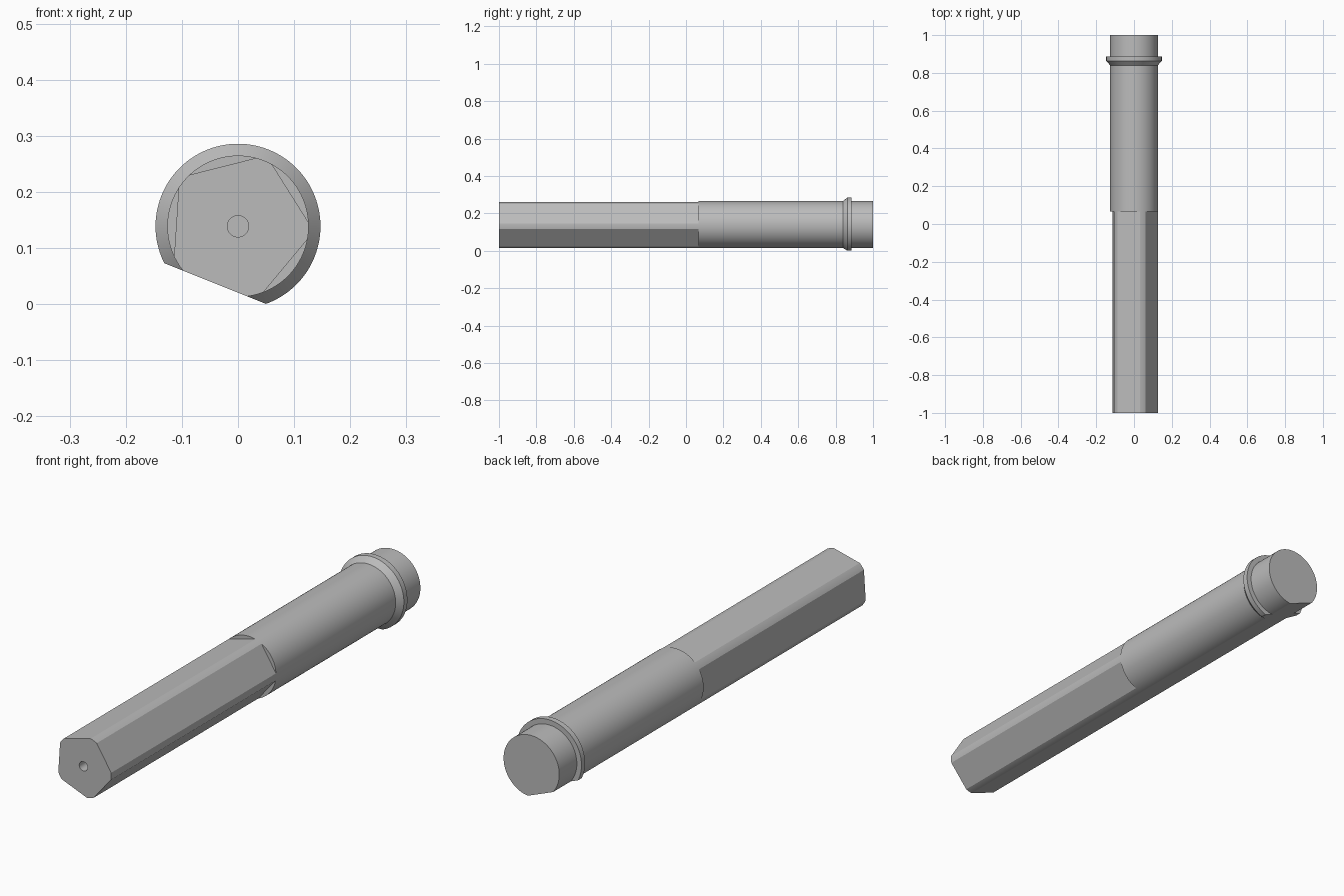
import bpy
import bmesh
from math import cos, sin, pi, radians
from mathutils import Vector

if "Cube" in bpy.data.objects:
    bpy.data.objects.remove(bpy.data.objects["Cube"], do_unlink=True)

SEGMENTS = 128
AXIS_Z = 0.139        # height of the shaft axis
RADIUS = 0.126        # shaft radius
FLANGE = 0.147        # collar radius
APOTHEM = 0.11        # axis to each flat
FLAT_ANGLE = 248.2    # direction of the long flat, degrees
STEP_Y = 0.066        # where the five flats end

steel = bpy.data.materials.new("grey steel")
steel.use_nodes = True
colour = (0.5, 0.5, 0.5, 1)
steel.diffuse_color = colour
steel.node_tree.nodes["Principled BSDF"].inputs["Base Color"].default_value = colour


def turned_part(name, profile, flats):
    """Turn a (radius, y) profile about the long axis, then mill flats."""
    bm = bmesh.new()
    rings = []
    for r, y in profile:
        angles = [2 * pi * (i + 0.5) / SEGMENTS for i in range(SEGMENTS)]
        rings.append([bm.verts.new((r * cos(a), y, AXIS_Z + r * sin(a))) for a in angles])
    for a, b in zip(rings, rings[1:]):
        for i in range(SEGMENTS):
            j = (i + 1) % SEGMENTS
            bm.faces.new((a[i], a[j], b[j], b[i]))
    bm.faces.new(rings[0])
    bm.faces.new(rings[-1])

    for angle in flats:
        normal = Vector((cos(radians(angle)), 0, sin(radians(angle))))
        bmesh.ops.bisect_plane(
            bm, geom=bm.verts[:] + bm.edges[:] + bm.faces[:], dist=1e-6,
            plane_co=Vector((0, 0, AXIS_Z)) + normal * APOTHEM,
            plane_no=normal, clear_outer=True)
        bmesh.ops.holes_fill(bm, edges=[e for e in bm.edges if e.is_boundary], sides=0)

    bmesh.ops.recalc_face_normals(bm, faces=bm.faces[:])
    mesh = bpy.data.meshes.new(name)
    bm.to_mesh(mesh)
    bm.free()
    mesh.materials.append(steel)
    obj = bpy.data.objects.new(name, mesh)
    bpy.context.collection.objects.link(obj)
    bpy.ops.object.select_all(action="DESELECT")
    obj.select_set(True)
    bpy.context.view_layer.objects.active = obj
    bpy.ops.object.shade_smooth_by_angle(angle=radians(20))
    return obj


# Five-sided front half with a small blind centre hole
turned_part(
    "five_sided_shank",
    [(0.019, -0.92), (0.019, -1), (RADIUS, -1), (RADIUS, STEP_Y)],
    [FLAT_ANGLE + 72 * k for k in range(5)])

# Round rear half with a chamfered collar, cut by the one long flat
turned_part(
    "round_shaft_with_collar",
    [(RADIUS, STEP_Y), (RADIUS, 0.84), (FLANGE, 0.863),
     (FLANGE, 0.886), (RADIUS, 0.886), (RADIUS, 1)],
    [FLAT_ANGLE])
